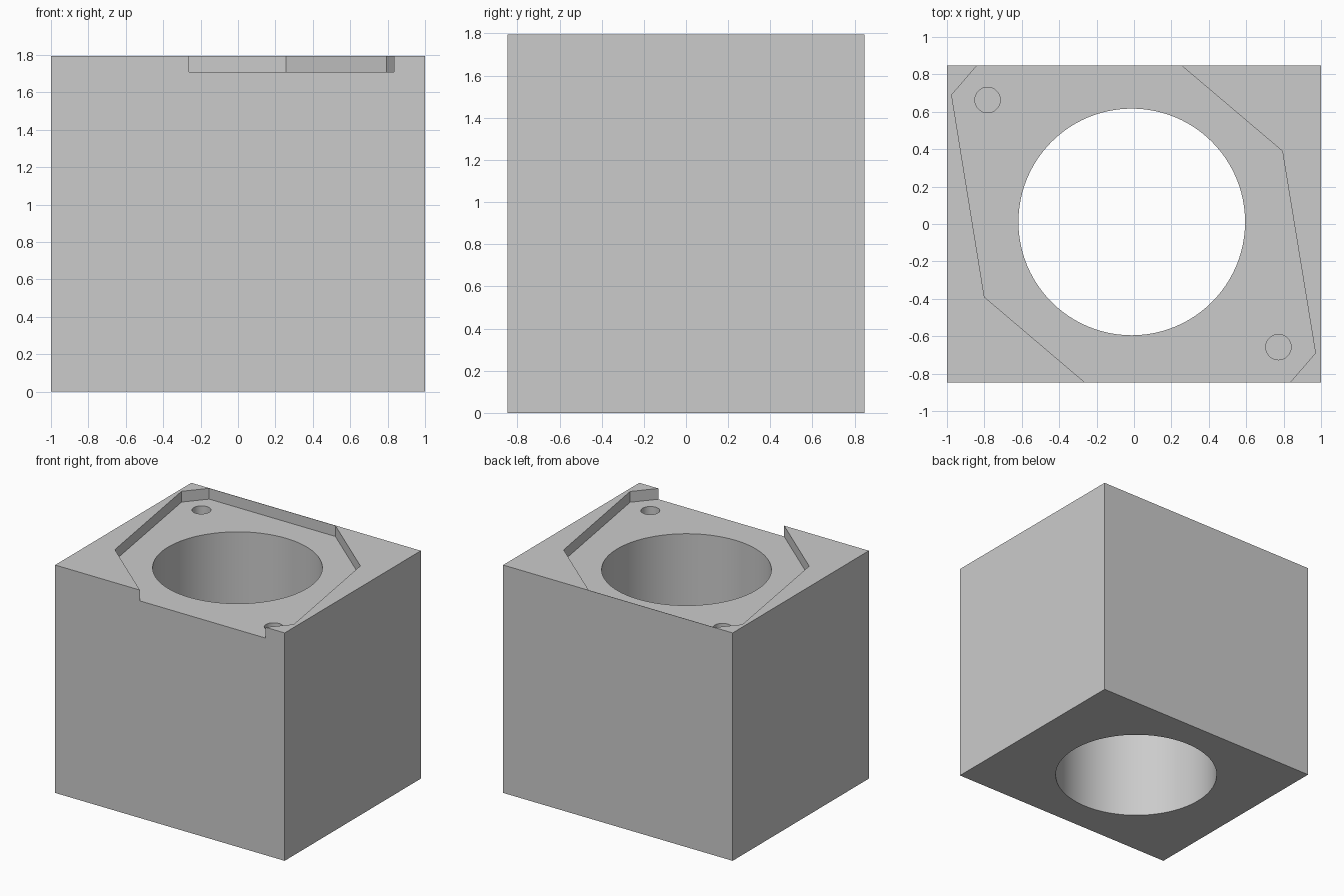
import bpy
import bmesh
import math

if "Cube" in bpy.data.objects:
    bpy.data.objects.remove(bpy.data.objects["Cube"], do_unlink=True)

WIDTH, DEPTH, HEIGHT = 2.0, 1.695, 1.795
POCKET_Z = 1.71
BACK_LIP = 0.003

grey = bpy.data.materials.new("plain grey")
grey.use_nodes = True
colour = (0.6, 0.6, 0.6, 1)
grey.diffuse_color = colour
grey.node_tree.nodes["Principled BSDF"].inputs["Base Color"].default_value = colour


def prism(name, outline, bottom, top):
    """Extrude a flat outline between two heights."""
    bm = bmesh.new()
    face = bm.faces.new([bm.verts.new((x, y, bottom)) for x, y in outline])
    result = bmesh.ops.extrude_face_region(bm, geom=[face])
    moved = [v for v in result["geom"] if isinstance(v, bmesh.types.BMVert)]
    bmesh.ops.translate(bm, verts=moved, vec=(0, 0, top - bottom))
    bmesh.ops.recalc_face_normals(bm, faces=bm.faces)
    mesh = bpy.data.meshes.new(name)
    bm.to_mesh(mesh)
    bm.free()
    mesh.materials.append(grey)
    obj = bpy.data.objects.new(name, mesh)
    bpy.context.collection.objects.link(obj)
    return obj


def circle(x, y, radius, sides):
    steps = [math.tau * i / sides for i in range(sides)]
    return [(x + radius * math.cos(a), y + radius * math.sin(a)) for a in steps]


def cut(body, cutter):
    """Subtract the cutter from the body, then remove the cutter."""
    cutter.hide_render = True
    mod = body.modifiers.new("cut", "BOOLEAN")
    mod.operation = "DIFFERENCE"
    mod.solver = "EXACT"
    mod.object = cutter
    bpy.context.view_layer.objects.active = body
    bpy.ops.object.modifier_apply(modifier=mod.name)
    bpy.data.objects.remove(cutter, do_unlink=True)


# Solid block
hx, hy = WIDTH / 2, DEPTH / 2
block = prism("block", [(-hx, -hy), (hx, -hy), (hx, hy), (-hx, hy)], 0, HEIGHT)

# Angular pocket, open at the front and closed by a thin lip at the back
back = hy - BACK_LIP
pocket = [(-0.20, -0.90), (0.789, -0.90), (0.97, -0.69), (0.793, 0.39),
          (0.257, back), (-0.842, back), (-0.975, 0.69), (-0.80, -0.39)]
cut(block, prism("pocket_cutter", pocket, POCKET_Z, HEIGHT + 0.1))

# Main bore, right through
cut(block, prism("bore_cutter", circle(-0.012, 0.011, 0.606, 96), -0.1, HEIGHT + 0.1))

# Two blind screw holes in opposite corners
for x, y in ((-0.783, 0.663), (0.772, -0.658)):
    cut(block, prism("screw_hole_cutter", circle(x, y, 0.068, 32), POCKET_Z - 0.3, HEIGHT + 0.1))

# Smooth bores with sharp edges
bpy.ops.object.select_all(action="DESELECT")
block.select_set(True)
bpy.context.view_layer.objects.active = block
bpy.ops.object.shade_smooth_by_angle(angle=math.radians(25))
